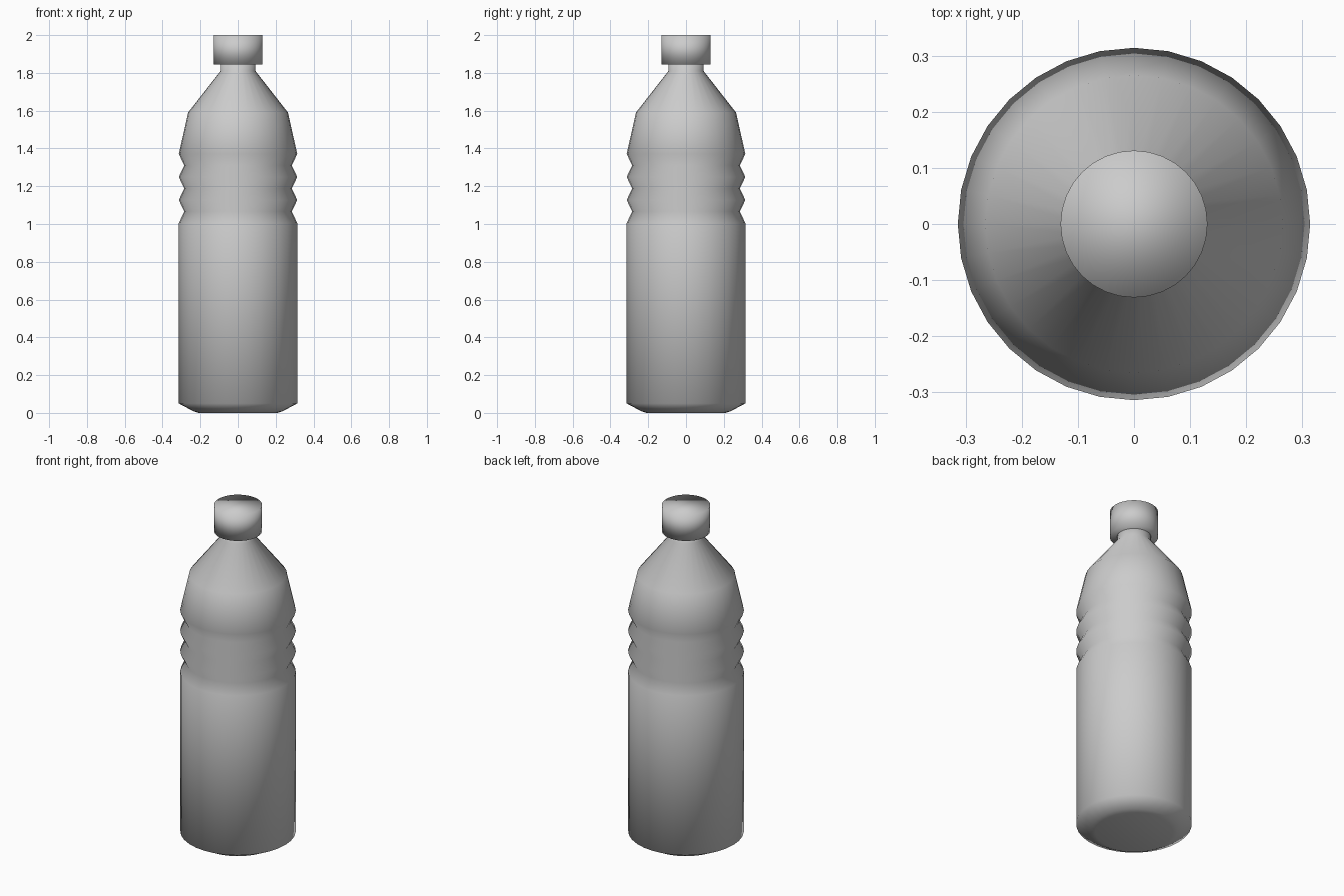
import bpy, bmesh
from math import cos, sin, tau

cube = bpy.data.objects.get("Cube")
if cube:
    bpy.data.objects.remove(cube, do_unlink=True)

SIDES = 32

grey = bpy.data.materials.new("plain_grey")
grey.use_nodes = True
colour = (0.6, 0.6, 0.6, 1)
grey.diffuse_color = colour
grey.node_tree.nodes["Principled BSDF"].inputs["Base Color"].default_value = colour


def lathe(name, profile):
    """Spin (radius, height) points about z, with closed flat ends."""
    bm = bmesh.new()
    rings = [[bm.verts.new((r * cos(tau * i / SIDES), r * sin(tau * i / SIDES), z))
              for i in range(SIDES)] for r, z in profile]
    for low, high in zip(rings, rings[1:]):
        for i in range(SIDES):
            j = (i + 1) % SIDES
            bm.faces.new((low[i], low[j], high[j], high[i]))
    bm.faces.new(rings[0][::-1])
    bm.faces.new(rings[-1])
    for face in bm.faces:
        face.smooth = True
    mesh = bpy.data.meshes.new(name)
    bm.to_mesh(mesh)
    bm.free()
    mesh.materials.append(grey)
    obj = bpy.data.objects.new(name, mesh)
    bpy.context.collection.objects.link(obj)
    return obj


# Body: chamfered base, straight wall, ribbed grip, shoulder and neck
WIDE, NARROW = 0.314, 0.285
base = [(0.21, 0), (0.235, 0.008), (WIDE, 0.05)]
grip = [(NARROW if i % 2 else WIDE, 1.005 + 0.061 * i) for i in range(7)]
shoulder = [(0.265, 1.59), (0.093, 1.81), (0.093, 1.87)]
lathe("bottle_body", base + grip + shoulder)

# Screw cap
lathe("cap", [(0.131, 1.845), (0.131, 2.0)])
